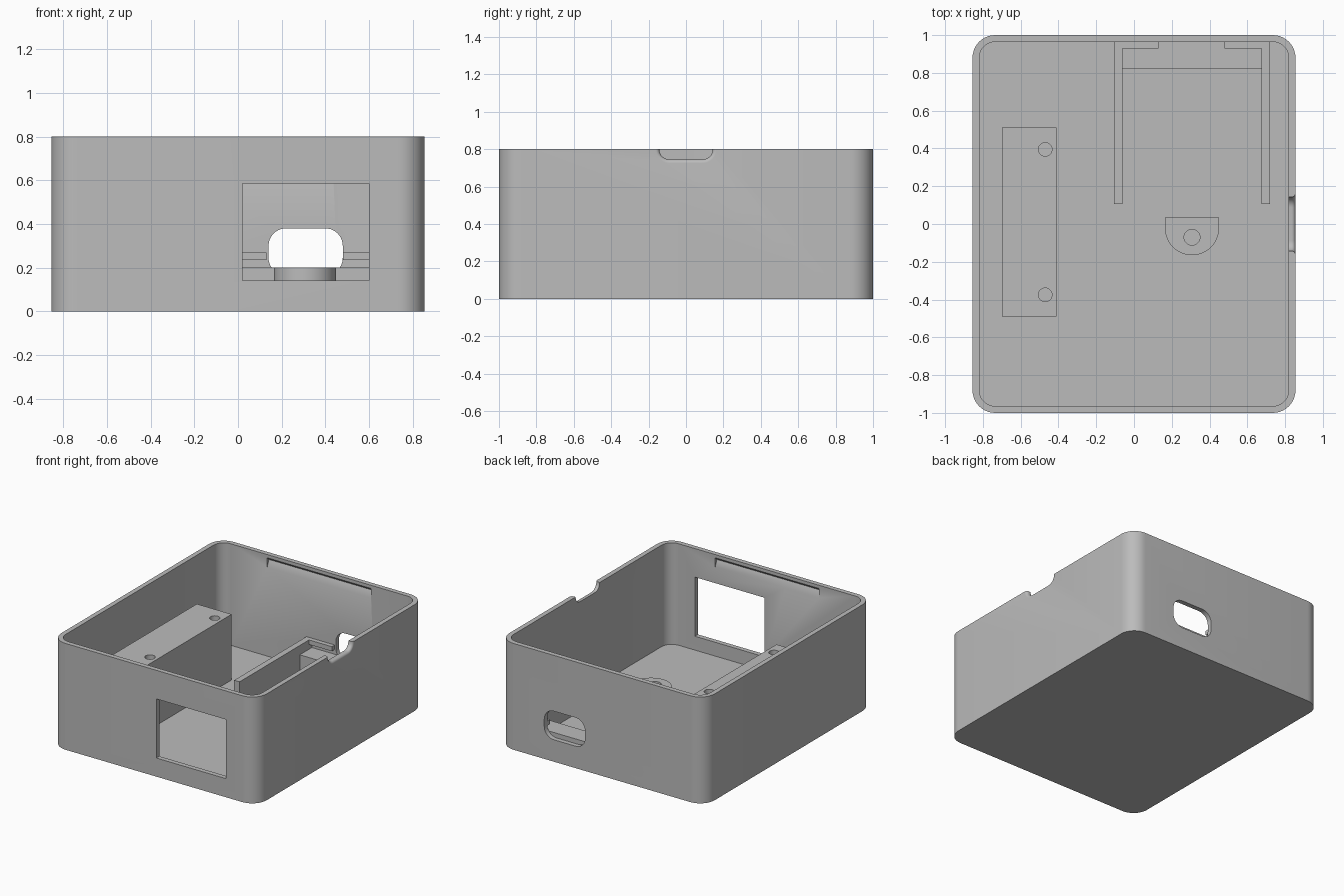
import bpy, bmesh, math
from mathutils import Matrix, Vector

if "Cube" in bpy.data.objects:
    bpy.data.objects.remove(bpy.data.objects["Cube"])

W, D, H = 0.855, 1.0, 0.80      # half width, half depth, height
T = 0.036                       # wall and floor thickness

mat = bpy.data.materials.new("light_grey_plastic")
mat.diffuse_color = (0.5, 0.5, 0.5, 1)
mat.use_nodes = True
mat.node_tree.nodes["Principled BSDF"].inputs["Base Color"].default_value = mat.diffuse_color


def finish(name, bm):
    bmesh.ops.recalc_face_normals(bm, faces=bm.faces)
    me = bpy.data.meshes.new(name)
    bm.to_mesh(me)
    bm.free()
    me.materials.append(mat)
    ob = bpy.data.objects.new(name, me)
    bpy.context.collection.objects.link(ob)
    return ob


def loft(name, sections):
    """Closed solid through matching rings of points."""
    bm = bmesh.new()
    rings = [[bm.verts.new(p) for p in s] for s in sections]
    n = len(rings[0])
    for a, b in zip(rings, rings[1:]):
        for i in range(n):
            j = (i + 1) % n
            bm.faces.new((a[i], a[j], b[j], b[i]))
    bm.faces.new(rings[0])
    bm.faces.new(rings[-1])
    return finish(name, bm)


def box(name, x0, x1, y0, y1, z0, z1):
    return loft(name, [[(x0, y0, z), (x1, y0, z), (x1, y1, z), (x0, y1, z)]
                       for z in (z0, z1)])


def rounded(x0, x1, y0, y1, r, steps=10):
    """2D rounded rectangle."""
    pts = []
    corners = [(x1 - r, y1 - r), (x0 + r, y1 - r), (x0 + r, y0 + r), (x1 - r, y0 + r)]
    for k, (cx, cy) in enumerate(corners):
        for i in range(steps + 1):
            a = math.pi / 2 * (k + i / steps)
            pts.append((cx + r * math.cos(a), cy + r * math.sin(a)))
    return pts


def upright(name, pts, z0, z1):
    return loft(name, [[(x, y, z) for x, y in pts] for z in (z0, z1)])


def circle(cx, cy, r, n=32):
    return [(cx + r * math.cos(2 * math.pi * i / n),
             cy + r * math.sin(2 * math.pi * i / n)) for i in range(n)]


def cut(ob, *cutters):
    for c in cutters:
        m = ob.modifiers.new("cut", 'BOOLEAN')
        m.operation, m.solver, m.object = 'DIFFERENCE', 'EXACT', c
        bpy.context.view_layer.objects.active = ob
        bpy.ops.object.modifier_apply(modifier=m.name)
        bpy.data.objects.remove(c, do_unlink=True)


def smooth(ob):
    bpy.ops.object.select_all(action='DESELECT')
    ob.select_set(True)
    bpy.context.view_layer.objects.active = ob
    bpy.ops.object.shade_smooth_by_angle(angle=math.radians(25))


# Open-topped case
case = upright("case", rounded(-W, W, -D, D, 0.12), 0, H)
cut(case, upright("cavity", rounded(-W + T, W - T, -D + T, D - T, 0.084), T, H + 0.1))

# Display window in the front, rounded port in the back
port = [(x, z) for x, z in rounded(0.14, 0.48, 0.165, 0.38, 0.08)]
cut(case,
    box("window", 0.02, 0.60, -1.1, -0.93, 0.14, 0.585),
    loft("port", [[(x, y, z) for x, z in port] for y in (0.93, 1.1)]))

# Lid snap grooves on the inside of the front and back walls
for s in (-1, 1):
    tri = [(0.95, 0.778), (0.964, 0.776), (0.985, 0.755), (0.964, 0.706), (0.95, 0.706)]
    cut(case, loft("groove", [[(x, s * y, z) for y, z in tri] for x in (-0.432, 0.432)]))

# Cable notch in the right wall, its outer edge rounded over
sections = []
R = 0.02
for x, f in [(W - T - 0.03, 0)] + [(W - R + R * math.sin(a), R * (1 - math.cos(a)))
                                   for a in [math.pi / 2 * i / 6 for i in range(7)]] + [(W + 0.03, R)]:
    ring = rounded(-0.143 - f, 0.143 + f, 0.745 - f, 0.95, 0.055 + f)
    sections.append([(x, y, z) for y, z in ring])
cut(case, loft("notch", sections))
smooth(case)

# Tall mounting block with two screw holes
block = box("mounting_block", -0.70, -0.41, -0.49, 0.51, 0.02, 0.53)
for y in (-0.375, 0.395):
    cut(block, upright("hole", circle(-0.47, y, 0.036), 0.30, 0.6))
smooth(block)

# D-shaped screw post
cx, cy, r = 0.307, -0.022, 0.143
arc = [(cx + r * math.cos(a), cy + r * math.sin(a))
       for a in [math.pi + math.pi * i / 24 for i in range(25)]]
post = upright("screw_post", arc + [(cx + r, 0.035), (cx - r, 0.035)], 0.02, 0.20)
cut(post, upright("hole", circle(cx, -0.07, 0.042), 0.05, 0.3))
smooth(post)

# Circuit board holder: side rails, rear shelf and hold-down clips
box("left_rail", -0.105, -0.06, 0.105, 0.965, 0.02, 0.27)
box("right_rail", 0.675, 0.72, 0.105, 0.965, 0.02, 0.27)
box("board_shelf", -0.062, 0.677, 0.82, 0.965, 0.02, 0.20)
box("left_clip", -0.062, 0.13, 0.93, 0.965, 0.236, 0.27)
box("right_clip", 0.48, 0.677, 0.93, 0.965, 0.236, 0.27)
